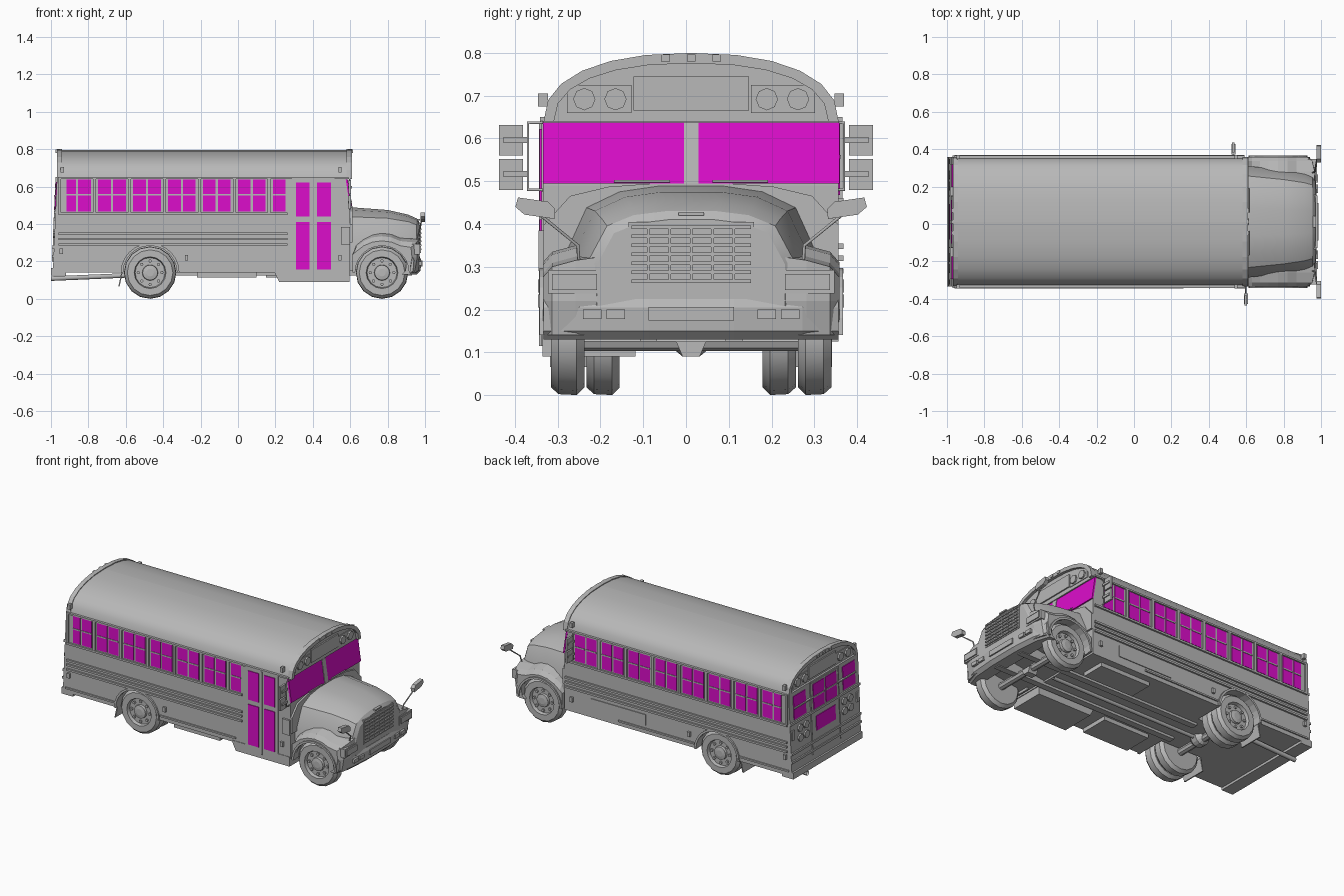
import bpy, bmesh
from math import cos, sin, tau, ceil, radians

if "Cube" in bpy.data.objects:
    bpy.data.objects.remove(bpy.data.objects["Cube"])

CENTRE = .012               # y of the bus centreline
HALF = .345                 # half width of the body
FLOOR, EAVES, RIDGE = .14, .64, .8
REAR, FRONT = -.47, .77     # axle positions
RADIUS = .14                # wheel radius, also the axle height
SIDES = (1, -1)


def material(name, red, green, blue):
    m = bpy.data.materials.new(name)
    m.use_nodes = True
    m.diffuse_color = (red, green, blue, 1)
    m.node_tree.nodes["Principled BSDF"].inputs["Base Color"].default_value = m.diffuse_color
    return m


GREY = material("body grey", .48, .48, .48)
GLASS = material("magenta glass", .72, .004, .6)


# helpers
def finish(name, data, mat):
    data.materials.append(mat)
    ob = bpy.data.objects.new(name, data)
    ob.location.y = CENTRE
    bpy.context.collection.objects.link(ob)
    return ob


def loft(name, rings, mat=GREY):
    """Bridge equal rings of points and cap both ends."""
    count = len(rings[0])
    bm = bmesh.new()
    loops = [[bm.verts.new(p) for p in ring] for ring in rings]
    for a, b in zip(loops, loops[1:]):
        for i in range(count):
            j = (i + 1) % count
            bm.faces.new((a[i], a[j], b[j], b[i]))
    bm.faces.new(loops[0])
    bm.faces.new(loops[-1])
    bmesh.ops.recalc_face_normals(bm, faces=bm.faces)
    mesh = bpy.data.meshes.new(name)
    bm.to_mesh(mesh)
    bm.free()
    return finish(name, mesh, mat)


def across(name, outline, y0, y1, mat=GREY):
    return loft(name, [[(x, y, z) for x, z in outline] for y in (y0, y1)], mat)


def along(name, outline, x0, x1, mat=GREY):
    return loft(name, [[(x, y, z) for y, z in outline] for x in (x0, x1)], mat)


def box(name, x0, x1, y0, y1, z0, z1, mat=GREY):
    return across(name, [(x0, z0), (x1, z0), (x1, z1), (x0, z1)], y0, y1, mat)


def arc(u, v, radius, start, end, count=12):
    turns = [radians(start + (end - start) * i / count) for i in range(count + 1)]
    return [(u + radius * cos(t), v + radius * sin(t)) for t in turns]


def circle(u, v, radius, count):
    return arc(u, v, radius, 0, 360, count)[:-1]


def lathe(name, profile, x, z=RADIUS, count=16):
    """Revolve (radius, y) points about an axis along y."""
    return loft(name, [[(u, y, v) for u, v in circle(x, z, r, count)] for r, y in profile])


def mirrored(outline):
    return outline + [(-y, z) for y, z in reversed(outline)]


def tube(name, points, radius=.004):
    curve = bpy.data.curves.new(name, "CURVE")
    curve.dimensions = "3D"
    curve.bevel_depth, curve.bevel_resolution = radius, 1
    spline = curve.splines.new("POLY")
    spline.points.add(len(points) - 1)
    for point, place in zip(spline.points, points):
        point.co = (*place, 1)
    return finish(name, curve, GREY)


def side_plate(name, s, x0, x1, z0, z1, out, mat=GREY):
    return box(name, x0, x1, s * (HALF - .01), s * (HALF + out), z0, z1, mat)


def rear_x(z):
    """The rear wall leans forward as it rises."""
    return (z - FLOOR) * .044 - .99


def rear_plate(name, y0, y1, z0, z1, out, mat=GREY):
    low, high = rear_x(z0), rear_x(z1)
    outline = [(low - out, z0), (low + .01, z0), (high + .01, z1), (high - out, z1)]
    return across(name, outline, y0, y1, mat)


def arch_lip(name, s, x):
    band = arc(x, RADIUS, .157, 0, 180) + arc(x, RADIUS, .144, 180, 0)
    across(name, band, s * .33, s * (HALF + .01))


# body with rear wheel wells
shell = [(.6, FLOOR), (.6, .49), (.58, .65), (rear_x(.65), .65), (rear_x(FLOOR), FLOOR)]
across("body_core", shell, -.16, .16)
for s in SIDES:
    across("body_side", shell + arc(REAR, FLOOR, .146, 180, 0), s * .16, s * HALF)
    arch_lip("rear_arch_lip", s, REAR)


# roof with raised rims at both ends
def roof_outline(width, height):
    quarter = arc(0, 0, 1, 0, 75, 5)
    curve = [(width * u ** .87, EAVES + height * v ** .87) for u, v in quarter]
    return mirrored(curve + [(0, EAVES + height)])


rise = RIDGE - EAVES
rim = roof_outline(HALF, rise) + roof_outline(HALF * .93, rise * .85)[::-1]
roof = along("roof", roof_outline(HALF - .004, rise - .005), -.955, .592)
along("front_roof_rim", rim, .58, .61)
along("rear_roof_rim", rim, -.968, -.94)

# sign panel and lamps at both ends of the roof
for x, d in ((.592, 1), (-.955, -1)):
    box("sign_panel", x, x + d * .008, -.135, .135, .665, .745)
    for s in SIDES:
        box("lamp_pod", x, x + d * .004, s * .14, s * .29, .66, .725)
        for y in (.177, .25):
            along("warning_lamp", circle(s * y, .692, .026, 8), x, x + d * .014)
    for y in (-.06, 0, .06):
        box("marker_lamp", x, x + d * .022, y - .01, y + .01, .78, RIDGE - .003)

# windshield
slope = [(.598, .495), (.608, .495), (.587, .637), (.576, .637)]
for s in SIDES:
    across("windshield_pane", slope, s * .017, s * (HALF + .002), GLASS)
    tube("wiper", [(.613, s * y, .5) for y in (.05, .18)])
across("windshield_post", [(x + .003, z) for x, z in slope], -.017, .017)

# side windows, rub rails and small lamps
PITCH = .187
for s, bays, end in ((1, 8, .59), (-1, 6.5, .265)):
    for i in range(ceil(bays)):
        post = PITCH * i - .955
        starts = (post + .02, post + .1) if i < bays - 1 or bays == 8 else (post + .02,)
        for x in starts:
            left, right = max(x, -.917), x + .068
            side_plate("side_window", s, left, right, .468, .637, .003, GLASS)
            side_plate("window_sash", s, left, right, .553, .561, .006)
        side_plate("window_post", s, post - .008, post + .008, .46, .65, .009)
    for z in (.29, .32, .348, .455):
        side_plate("rub_rail", s, -.96, end, z - .006, z + .006, .011)
    side_plate("gutter", s, -.955, .59, EAVES, .65, .009)
    for x0, x1 in ((-.97, -.625), (-.31, .22)):
        side_plate("skirt_rail", s, x0, x1, .165, .175, .008)
    for x, z in ((-.945, .255), (-.275, .22), (.545, .22), (.545, .69), (-.94, .69)):
        side_plate("side_lamp", s, x - .009, x + .009, z - .015, z + .015, .013)
side_plate("service_panel", 1, .03, .41, .19, .26, .005)
side_plate("front_side_box", -1, .55, .6, .29, .385, .012)

# passenger door and step well
across("step_well", [(.19, .15), (.22, .09), (.595, .09), (.595, .15)], -HALF - .003, -.13)
side_plate("door_panel", -1, .29, .515, .115, EAVES, .005)
for x in (.31, .423):
    for z0, z1 in ((.157, .41), (.44, .622)):
        side_plate("door_window", -1, x, x + .073, z0, z1, .01, GLASS)
side_plate("door_seam", -1, .4, .407, .115, EAVES, .011)


# hood and cowl share one cross-section shape
def hood_outline(width, base, top):
    shape = [(1, 0), (1, .5), (.82, .85), (.56, .96), (.25, 1)]
    return mirrored([(width * u, base + (top - base) * v) for u, v in shape])


stations = [(.595, .3, .15, .49), (.8, .275, .18, .475), (.91, .255, .2, .45),
            (.955, .24, .2, .43), (.97, .22, .2, .41)]
hood = loft("hood", [[(x, y, z) for y, z in hood_outline(*size)] for x, *size in stations])
along("cowl", hood_outline(HALF, .3, .495), .59, .611)

# grille
box("grille_frame", .96, .973, -.147, .147, .255, .405)
for i in range(7):
    z = .262 + i * .021
    box("grille_slat", .965, .981, -RADIUS, RADIUS, z, z + .008)
for i in range(-2, 3):
    box("grille_bar", .965, .978, i * .05 - .003, i * .05 + .003, .262, .395)
box("hood_handle", .955, .972, -.03, .03, .42, .428)

# front fenders, headlamps and bumper lamps
crown = [(max(x, .613), z) for x, z in arc(FRONT, RADIUS, .195, 180, 60, 8)]
crown += [(.965, .3), (.97, .22), (.955, FLOOR)]
well = arc(FRONT, RADIUS, .147, 0, 180)
for s in SIDES:
    rings = []
    for y, lift, pull in ((.2, .025, 0), (.27, .015, 0), (.325, 0, .012), (.347, -.025, .04)):
        skin = [(x - pull * (x > .88), z + lift * (z > .25)) for x, z in crown]
        rings.append([(x, s * y, z) for x, z in skin + well])
    loft("front_fender", rings)
    arch_lip("front_arch_lip", s, FRONT)
    box("headlamp_frame", .93, .972, s * .21, s * .335, .237, .292)
    box("headlamp", .96, .979, s * .22, s * .325, .246, .283)
    for y in (.155, .21):
        box("bumper_lamp", .95, .984, s * y, s * (y + .043), .178, .2)

# front bumper, bowed in plan
plan = [(.9, HALF), (.94, HALF), (.968, .26), (.98, .1)]
plan += [(x, -y) for x, y in reversed(plan)]
levels = ((.13, .025), (.15, .004), (.205, 0), (.225, .008))
loft("front_bumper", [[(x - inset, y, z) for x, y in plan] for z, inset in levels])
box("number_plate", .97, .986, -.1, .1, .174, .206)

# rear door, windows and lamps
rear_plate("rear_door", -RADIUS, RADIUS, .2, EAVES, .004)
rear_plate("rear_lower_window", -.095, .095, .335, .425, .008, GLASS)
for s in SIDES:
    rear_plate("rear_side_window", s * .185, s * .305, .48, .625, .004, GLASS)
    rear_plate("rear_door_window", s * .008, s * .115, .475, .63, .008, GLASS)
    rear_plate("rear_window_sash", s * .008, s * .305, .548, .556, .012)
    rear_plate("rear_door_edge", s * .136, s * RADIUS, .2, .65, .007)
    for y in (.19, .25):
        for z in (.35, .41):
            x = rear_x(z)
            along("tail_lamp", circle(s * y, z, .024, 8), x - .009, x + .01)
    rear_plate("rear_reflector", s * .31, s * .335, .36, .42, .008)
for z in (.22, .27, .455):
    rear_plate("rear_rail", -HALF, HALF, z, z + .014, .009)
box("rear_bumper", -1, -.92, -HALF, HALF, .125, .165)
tube("tail_pipe", [(-.6, .2, .125), (-.999, .2, .108)], .014)

# wheels: (radius, depth) from the rim well round to the inner face
tread = [(.08, .02), (.085, 0), (.122, 0), (.138, .018), (RADIUS, .06), (.122, .078), (.08, .078)]
tyres = []
for s in SIDES:
    for x, rows in ((FRONT, [.328]), (REAR, [.328, .245])):
        for face in rows:
            tyres.append(lathe("tyre", [(r, s * (face - depth)) for r, depth in tread], x))
        lathe("hub", [(.045, s * .29), (.04, s * .322), (.02, s * .326)], x)
        for u, v in circle(x, RADIUS, .063, 8):
            lathe("rim_bolt", [(.009, s * .3), (.009, s * .318)], u, v, 6)
    flap = [(-.64, .065), (-.633, .065), (-.615, .15), (-.622, .15)]
    across("mud_flap", flap, s * .17, s * .33)

# underside
for x in (FRONT, REAR):
    lathe("axle", [(.022, -.25), (.022, .25)], x, .125, 8)
lathe("differential", [(.025, -.05), (.05, -.02), (.05, .02), (.025, .05)], REAR)
along("front_hitch", mirrored([(.035, .125), (.02, .09)]), .74, RIDGE)
for s in SIDES:
    box("chassis_rail", -.35, .93, s * .08, s * .12, .125, .2)
box("fuel_tank", -.22, .1, -.335, -.15, .115, .15)
box("battery_box", .15, .5, .15, .3, .115, .15)
tube("drive_shaft", [(REAR, 0, .135), (.6, 0, .135)], .012)

# mirrors, set evenly about the origin
for s, x in ((1, .53), (-1, .597)):
    loop = [(.335, .637), (.37, .637), (.37, .48), (.335, .48)]
    tube("mirror_loop", [(x, s * y - CENTRE, z) for y, z in loop])
    inner, outer = s * .381 - CENTRE, s * .437 - CENTRE
    for z in (.48, .56):
        box("side_mirror", x - .006, x + .006, inner, outer, z, z + .072)
        box("mirror_clamp", x - .01, x + .012, inner - s * .01, outer - s * .01, z + .03, z + .044)
    arm = [(.95, .262, .3), (.965, .265, .35), (.985, .37, .435)]
    tube("hood_mirror_arm", [(x, s * y, z) for x, y, z in arm])
    head = [(.32, .412), (.39, .422), (.411, .44), (.405, .462), (.335, .452), (.318, .435)]
    along("hood_mirror", [(s * y, z) for y, z in head], .975, 1)

# smooth only the gently curved parts
for ob in [roof, hood] + tyres:
    bpy.ops.object.select_all(action="DESELECT")
    ob.select_set(True)
    bpy.context.view_layer.objects.active = ob
    bpy.ops.object.shade_smooth_by_angle(angle=radians(28))
